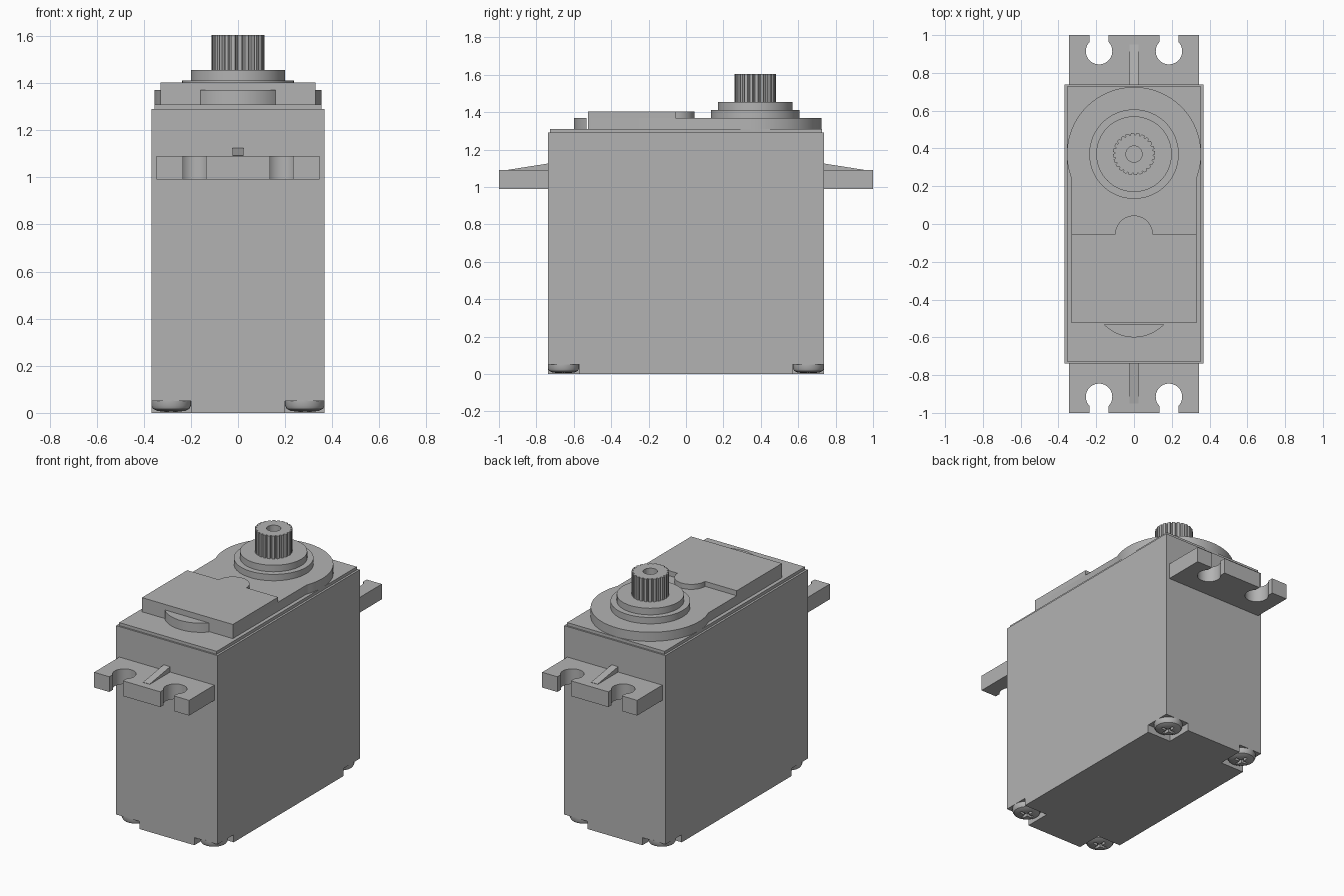
import bpy, bmesh
from math import sin, cos, pi, acos, asin

cube = bpy.data.objects.get("Cube")
if cube:
    bpy.data.objects.remove(cube, do_unlink=True)

grey = bpy.data.materials.new("plain grey")
grey.use_nodes = True
colour = (0.45, 0.45, 0.45, 1)
grey.diffuse_color = colour
grey.node_tree.nodes["Principled BSDF"].inputs["Base Color"].default_value = colour


def finish(name, bm):
    bmesh.ops.recalc_face_normals(bm, faces=bm.faces)
    mesh = bpy.data.meshes.new(name)
    bm.to_mesh(mesh)
    bm.free()
    mesh.materials.append(grey)
    ob = bpy.data.objects.new(name, mesh)
    bpy.context.collection.objects.link(ob)
    return ob


def activate(ob):
    bpy.ops.object.select_all(action='DESELECT')
    ob.select_set(True)
    bpy.context.view_layer.objects.active = ob


def smooth(ob):
    activate(ob)
    bpy.ops.object.shade_smooth_by_angle(angle=pi / 6)
    return ob


def prism(name, outline, low, high, axis="z"):
    """Extrude a 2D outline along z, or along x when the outline is (y, z)."""
    bm = bmesh.new()
    place = (lambda a, b: (a, b, low)) if axis == "z" else (lambda a, b: (low, a, b))
    face = bm.faces.new([bm.verts.new(place(a, b)) for a, b in outline])
    ext = bmesh.ops.extrude_face_region(bm, geom=[face])
    shift = (0, 0, high - low) if axis == "z" else (high - low, 0, 0)
    bmesh.ops.translate(bm, vec=shift,
                        verts=[v for v in ext["geom"] if isinstance(v, bmesh.types.BMVert)])
    return finish(name, bm)


def arc(x, y, r, start, end, steps):
    return [(x + r * cos(start + (end - start) * i / steps),
             y + r * sin(start + (end - start) * i / steps)) for i in range(steps + 1)]


def rect(x0, x1, y0, y1):
    return [(x0, y0), (x1, y0), (x1, y1), (x0, y1)]


def lathe(name, profile, x, y, steps=48):
    """Spin an (r, z) profile around a vertical axis through x, y."""
    bm = bmesh.new()
    verts = [bm.verts.new((x + r, y, z)) for r, z in profile]
    edges = [bm.edges.new(pair) for pair in zip(verts, verts[1:])]
    bmesh.ops.spin(bm, geom=verts + edges, cent=(x, y, 0), axis=(0, 0, 1),
                   angle=2 * pi, steps=steps)
    bmesh.ops.remove_doubles(bm, verts=bm.verts, dist=0.0001)
    return finish(name, bm)


def cut(ob, cutter):
    activate(ob)
    mod = ob.modifiers.new("cut", 'BOOLEAN')
    mod.operation = 'DIFFERENCE'
    mod.solver = 'EXACT'
    mod.object = cutter
    bpy.ops.object.modifier_apply(modifier=mod.name)
    bpy.data.objects.remove(cutter, do_unlink=True)


SHAFT_Y = 0.37
W, D = 0.368, 0.738
corners = [(sx, sy) for sx in (-1, 1) for sy in (-1, 1)]

# Main case with a square pocket in each bottom corner
case = prism("case", rect(-W, W, -D, D), 0, 1.29)
for sx, sy in corners:
    cut(case, prism("pocket", rect(*sorted((sx * 0.2, sx * 0.5)),
                                   *sorted((sy * 0.57, sy * 0.9))), -0.1, 0.05))
prism("lid_step", rect(-0.354, 0.354, -0.727, 0.727), 1.28, 1.31)

# Domed corner screws with a cross recess
for sx, sy in corners:
    x, y = sx * 0.284, sy * 0.655
    screw = lathe("screw", [(0, 0.004), (0.035, 0.005), (0.06, 0.009), (0.077, 0.017),
                            (0.084, 0.03), (0.084, 0.055), (0, 0.055)], x, y, 32)
    a, b = 0.045, 0.009
    cross = [(-b, -a), (b, -a), (b, -b), (a, -b), (a, b), (b, b),
             (b, a), (-b, a), (-b, b), (-a, b), (-a, -b), (-b, -b)]
    cut(screw, prism("recess", [(x + u, y + v) for u, v in cross], -0.1, 0.025))
    smooth(screw)

# Gear cover: round end around the shaft, straight sides toward the front
half, round_r, front = 0.33, 0.355, -0.525
t = acos(half / round_r)
smooth(prism("gear_cover", arc(0, SHAFT_Y, round_r, -t, pi + t, 72)
             + [(-half, front), (half, front)], 1.30, 1.37))

# Raised front block with a round tab, and a curved lug below its front edge
smooth(prism("raised_block", [(-half, front), (half, front), (half, -0.055)]
             + arc(0, -0.055, 0.1, 0, pi, 24) + [(-half, -0.055)], 1.36, 1.403))
lug = asin(0.16 / 0.22)
smooth(prism("front_lug", arc(0, -0.38, 0.22, -pi / 2 - lug, -pi / 2 + lug, 24),
             1.30, 1.37))

# Stepped bearing collar
smooth(lathe("bearing_collar", [(0, 1.36), (0.237, 1.36), (0.237, 1.412), (0.2, 1.412),
                                (0.2, 1.455), (0, 1.455)], 0, SHAFT_Y, 64))

# Splined output shaft with a screw hole
teeth = 24
spline = []
for i in range(teeth):
    for f, r in ((0.0, 0.112), (0.55, 0.112), (0.7, 0.101), (0.85, 0.101)):
        ang = 2 * pi * (i + f) / teeth
        spline.append((r * cos(ang), SHAFT_Y + r * sin(ang)))
shaft = prism("output_shaft", spline, 1.44, 1.605)
cut(shaft, prism("shaft_hole", arc(0, SHAFT_Y, 0.043, 0, 2 * pi * 31 / 32, 31), 1.46, 1.7))

# Mounting ears with keyhole slots and a tapered rib, front and back
hole_r, hole_y = 0.07, 0.915
for side, s in (("front", -1), ("back", 1)):
    outline = [(-0.345, 0.72), (0.345, 0.72), (0.345, 1.0)]
    for cx in (0.185, -0.185):
        slot = arc(cx, hole_y, hole_r, pi / 4, -5 * pi / 4, 30)
        outline += [(slot[0][0], 1.0)] + slot + [(slot[-1][0], 1.0)]
    outline.append((-0.345, 1.0))
    smooth(prism(side + "_ear", [(x, s * y) for x, y in outline], 0.99, 1.09))
    prism(side + "_rib", [(s * y, z) for y, z in
                          ((0.72, 1.08), (0.95, 1.08), (0.95, 1.092), (0.72, 1.128))],
          -0.024, 0.024, axis="x")
